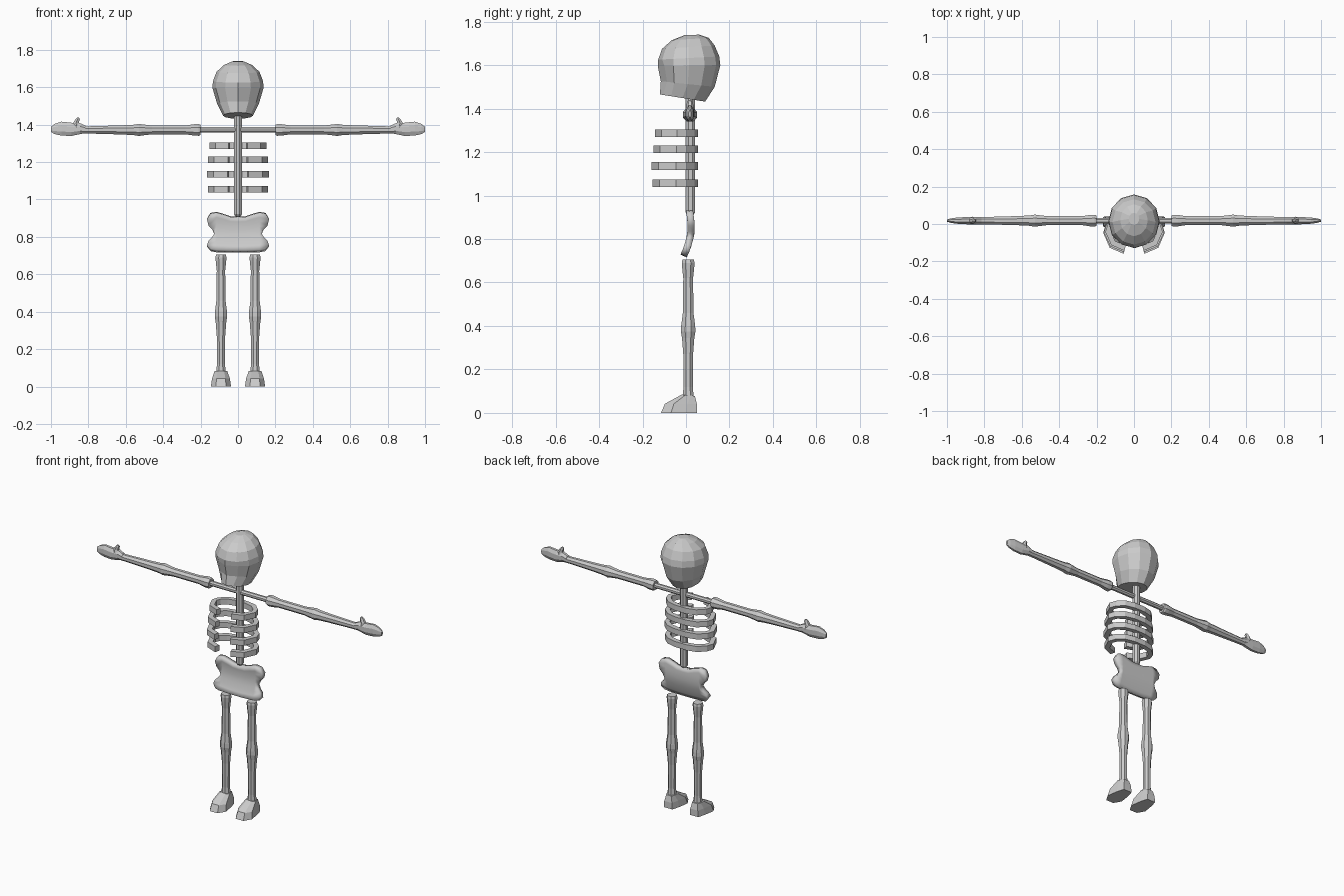
import bpy, bmesh, math
from mathutils import Vector

if "Cube" in bpy.data.objects:
    bpy.data.objects.remove(bpy.data.objects["Cube"])


def make(name, bm):
    bmesh.ops.recalc_face_normals(bm, faces=bm.faces)
    me = bpy.data.meshes.new(name)
    bm.to_mesh(me)
    bm.free()
    ob = bpy.data.objects.new(name, me)
    bpy.context.collection.objects.link(ob)
    return ob


def loft(name, rings, closed=False):
    """Skin a list of point rings; capped at the ends unless closed."""
    bm = bmesh.new()
    vs = [[bm.verts.new(p) for p in r] for r in rings]
    n = len(vs[0])
    for a, b in zip(vs, vs[1:]):
        for i in range(n):
            j = (i + 1) % n
            bm.faces.new((a[i], a[j], b[j], b[i]))
    bm.faces.new(vs[0])
    bm.faces.new(vs[-1])
    return make(name, bm)


def circle(n, off=0.5):
    return [(math.cos(2 * math.pi * (i + off) / n),
             math.sin(2 * math.pi * (i + off) / n)) for i in range(n)]


def mirror(ob):
    m = ob.modifiers.new("mirror", 'MIRROR')
    m.use_axis = (True, False, False)
    return ob


def x_ring(x, zc, hz, hy, n=8, yc=0.018):
    return [(x, yc + hy * c * 1.06, zc + hz * s * 1.06) for c, s in circle(n)]


def z_ring(z, xc, yc, r, n=8):
    return [(xc + r * c * 1.06, yc + r * s * 1.06, z) for c, s in circle(n)]


# Skull: stacked rings (front z, back z, front y, back y, half width, eye dent)
skull = [(1.465, 1.432, -0.120, 0.088, 0.080, 0.0),
         (1.525, 1.500, -0.116, 0.132, 0.112, 0.012),
         (1.595, 1.600, -0.130, 0.158, 0.137, 0.012),
         (1.625, 1.640, -0.128, 0.153, 0.134, 0.0),
         (1.675, 1.690, -0.110, 0.132, 0.115, 0.0),
         (1.715, 1.725, -0.065, 0.105, 0.074, 0.0),
         (1.738, 1.740, -0.005, 0.060, 0.028, 0.0)]
rings = []
for zf, zb, yf, yb, hx, dent in skull:
    ring = []
    for i, (c, s) in enumerate(circle(12, 0)):
        y = (yf + yb) / 2 + s * (yb - yf) / 2
        if i in (8, 10):
            y += dent
        t = (s + 1) / 2
        ring.append((hx * c, y, zf + (zb - zf) * t))
    rings.append(ring)
loft("skull", rings)

# Spine and collar bar
loft("spine", [z_ring(z, 0, 0.02, r) for z, r in
               [(0.91, 0.014), (0.922, 0.022), (1.46, 0.022)]])
loft("collar_bar", [x_ring(x, 1.372, 0.015, 0.015) for x in (-0.22, 0.22)])

# Ribs: flat bands following a C-shaped outline, open at the front
half = [(0.055, -0.153), (0.13, -0.122), (0.165, -0.045),
        (0.15, 0.0), (0.105, 0.04), (0.04, 0.055)]
path = half + [(-x, y) for x, y in reversed(half)]
inner = [(0.047, -0.122), (0.108, -0.098), (0.134, -0.04),
         (0.122, -0.012), (0.088, 0.014), (0.035, 0.026)]
inner += [(-x, y) for x, y in reversed(inner)]
for k, (z, sx, sy) in enumerate([(1.287, 0.93, 0.93), (1.212, 0.98, 0.98),
                                 (1.136, 1.0, 1.04), (1.056, 0.98, 1.0)]):
    h = 0.0175
    rs = []
    for (ox, oy), (ix, iy) in zip(path, inner):
        ky = sy if oy < 0 else 1
        rs.append([(ox * sx, oy * ky, z - h), (ox * sx, oy * ky, z + h),
                   (ix * sx, iy * ky, z + h), (ix * sx, iy * ky, z - h)])
    loft(f"rib_{k + 1}", rs)

# Pelvis: bowed plate, columns of (x, bottom z, top z) with side lobes
rows = [(0.0, 0.722, 0.906), (0.04, 0.722, 0.908), (0.08, 0.723, 0.922),
        (0.115, 0.724, 0.932)]
bm = bmesh.new()
N = 8
side = [0.145, 0.165, 0.158, 0.138, 0.126, 0.135, 0.158, 0.166, 0.148]
side_z = [0.73, 0.752, 0.775, 0.795, 0.815, 0.836, 0.862, 0.895, 0.926]


def bow(z):
    pts = [(0.72, -0.012), (0.76, 0.006), (0.82, 0.022),
           (0.87, 0.024), (0.935, 0.016)]
    for (a, ya), (b, yb) in zip(pts, pts[1:]):
        if z <= b:
            return ya + (yb - ya) * (z - a) / (b - a)
    return pts[-1][1]


cols = []
for x, z0, z1 in rows:
    cols.append([(x, z0 + (z1 - z0) * j / N) for j in range(N + 1)])
cols.append(list(zip(side, side_z)))
grid = [[(-x, z) for x, z in c] for c in reversed(cols[1:])] + cols
vg = [[bm.verts.new((x, bow(z), z)) for x, z in c] for c in grid]
for a, b in zip(vg, vg[1:]):
    for j in range(N):
        bm.faces.new((a[j], b[j], b[j + 1], a[j + 1]))
pelvis = make("pelvis", bm)
sol = pelvis.modifiers.new("thickness", 'SOLIDIFY')
sol.thickness = 0.032
sol.offset = 0
for p in pelvis.data.polygons:
    p.use_smooth = True
bpy.context.view_layer.objects.active = pelvis
pelvis.select_set(True)
bpy.ops.object.shade_smooth_by_angle(angle=math.radians(35))

# Arms: upper and lower bones flaring at the joints
mirror(loft("arm", [x_ring(x, 1.372, r, r) for x, r in
                    [(0.20, 0.028), (0.21, 0.032), (0.235, 0.031),
                     (0.28, 0.024), (0.46, 0.024), (0.51, 0.030),
                     (0.53, 0.033), (0.56, 0.028), (0.62, 0.025),
                     (0.79, 0.020), (0.835, 0.020)]]))

# Hands: flattened mitten with an upright thumb
mirror(loft("hand", [x_ring(*r) for r in
                     [(0.815, 1.375, 0.020, 0.020), (0.845, 1.379, 0.030, 0.021),
                      (0.89, 1.375, 0.036, 0.020), (0.945, 1.379, 0.038, 0.017),
                      (0.98, 1.377, 0.028, 0.012), (0.999, 1.375, 0.015, 0.006)]]))
mirror(loft("thumb", [[(x + r * c, 0.018 + r * s, z) for c, s in circle(6)]
                      for x, z, r in [(0.862, 1.385, 0.022), (0.866, 1.41, 0.017),
                                      (0.857, 1.43, 0.013), (0.855, 1.439, 0.006)]]))

# Legs: thigh and shin flaring at hip, knee and ankle
mirror(loft("leg", [z_ring(z, 0.091, 0.01, r) for z, r in
                    [(0.705, 0.027), (0.69, 0.030), (0.665, 0.028),
                     (0.62, 0.023), (0.46, 0.025), (0.40, 0.033),
                     (0.375, 0.034), (0.345, 0.029), (0.27, 0.023),
                     (0.12, 0.022), (0.07, 0.026)]]))


# Feet: sole outline tapering up to the ankle
def foot_ring(w, heel, toe, z_heel, z_toe):
    shape = [(0.55, 0), (0.8, 0.3), (1, 0.72), (0.5, 1)]
    pts = [(s, t) for s, t in shape] + [(-s, t) for s, t in reversed(shape)]
    return [(0.091 + w * s, heel + (toe - heel) * t,
             z_heel + (z_toe - z_heel) * t) for s, t in pts]


mirror(loft("foot", [foot_ring(0.054, 0.05, -0.115, 0.0, 0.0),
                     foot_ring(0.048, 0.05, -0.097, 0.04, 0.042),
                     foot_ring(0.034, 0.041, -0.02, 0.078, 0.084)]))
